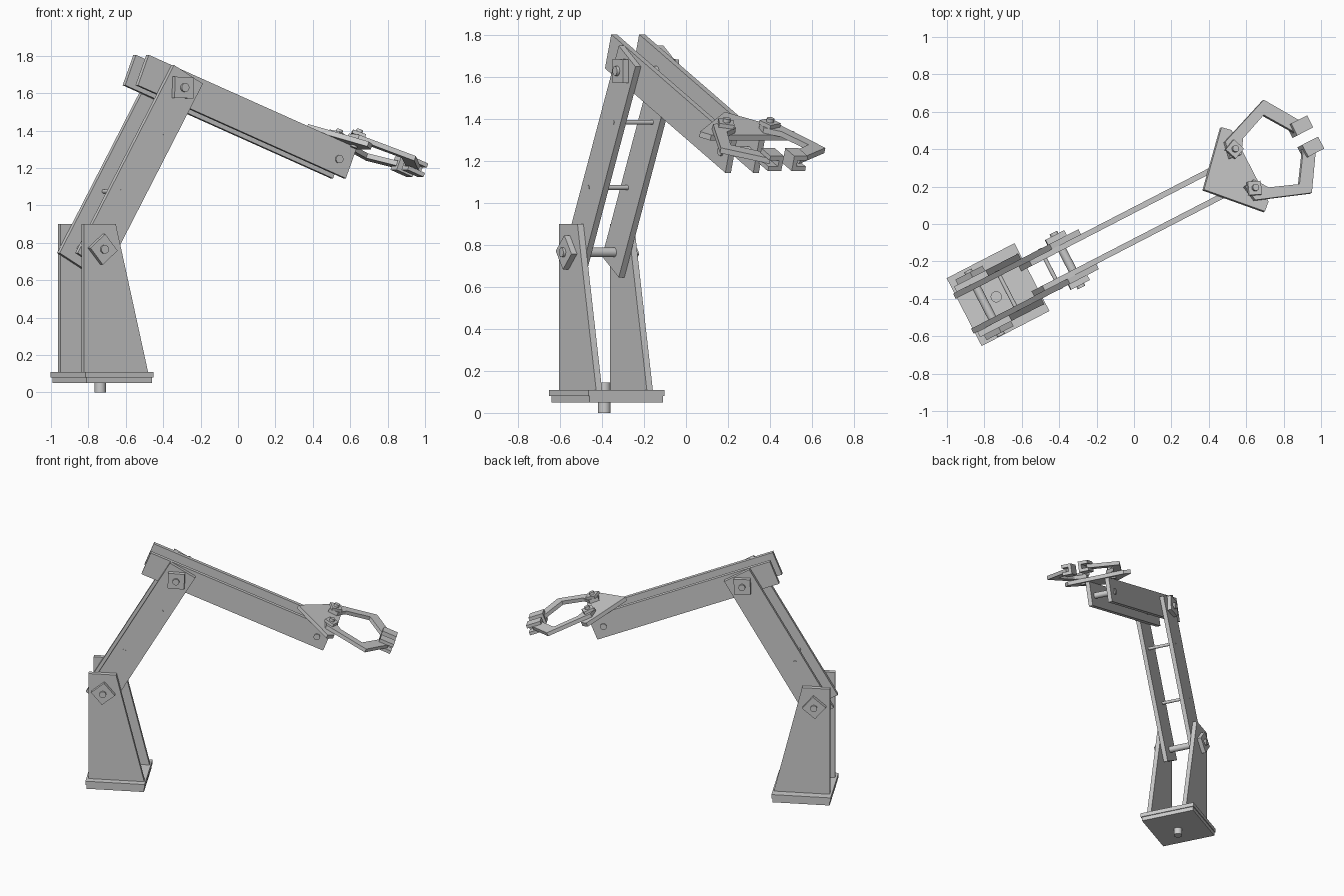
import bpy, bmesh
from math import cos, sin, radians, pi
from mathutils import Matrix, Vector

if "Cube" in bpy.data.objects:
    bpy.data.objects.remove(bpy.data.objects["Cube"])

HEADING = radians(27.3)
ROOT = Matrix.Translation((-0.732, -0.387, 0)) @ Matrix.Rotation(HEADING, 4, 'Z')


def side_frame(u, z, angle):
    """Frame in the arm plane: x along the arm, y across it, z sideways."""
    c, s = cos(radians(angle)), sin(radians(angle))
    return ROOT @ Matrix(((c, -s, 0, u), (0, 0, 1, 0), (s, c, 0, z), (0, 0, 0, 1)))


SHOULDER = side_frame(-0.076, 0.765, 60)
FORE = side_frame(0.423, 1.63, -21.7)
UPRIGHT = side_frame(0, 0, 0)
# gripper frame: x along forearm, y sideways, z out of the palm
GRIP = FORE @ Matrix(((1, 0, 0, 0), (0, 0, 1, 0), (0, 1, 0, 0), (0, 0, 0, 1)))


def prism(name, pts, lo, hi, frame, smooth=False):
    bm = bmesh.new()
    face = bm.faces.new([bm.verts.new((x, y, lo)) for x, y in pts])
    ext = bmesh.ops.extrude_face_region(bm, geom=[face])
    for v in ext['geom']:
        if isinstance(v, bmesh.types.BMVert):
            v.co.z = hi
    bm.transform(frame)
    bmesh.ops.recalc_face_normals(bm, faces=bm.faces)
    if smooth:
        for f in bm.faces:
            f.smooth = len(f.verts) == 4
        for e in bm.edges:
            e.smooth = all(len(f.verts) == 4 for f in e.link_faces)
    mesh = bpy.data.meshes.new(name)
    bm.to_mesh(mesh)
    bm.free()
    ob = bpy.data.objects.new(name, mesh)
    bpy.context.collection.objects.link(ob)
    return ob


def rect(x0, x1, y0, y1):
    return [(x0, y0), (x1, y0), (x1, y1), (x0, y1)]


def ngon(x, y, r, n=24, start=0.0):
    return [(x + r * cos(start + 2 * pi * i / n), y + r * sin(start + 2 * pi * i / n)) for i in range(n)]


def rod(name, x, y, r, lo, hi, frame):
    return prism(name, ngon(x, y, r), lo, hi, frame, smooth=True)


# turntable base and its pivot pin
prism("base_lower_plate", rect(-0.187, 0.207, -0.19, 0.205), 0.05, 0.08, ROOT)
prism("base_upper_plate", rect(-0.195, 0.213, -0.198, 0.21), 0.08, 0.11, ROOT)
rod("base_pin", -0.005, 0, 0.03, 0, 0.145, ROOT)

# mirrored pairs of side plates and joint washers
for side, k in (("near", -1), ("far", 1)):
    prism(side + "_upright", [(-0.181, 0.11), (0.204, 0.11), (0.01, 0.9), (-0.181, 0.9)],
          k * 0.12, k * 0.152, UPRIGHT)
    prism(side + "_lower_arm", rect(-0.08, 1.08, -0.1, 0.1), k * 0.09, k * 0.12, SHOULDER)
    prism(side + "_forearm", rect(-0.234, 1.112, -0.08, 0.095), k * 0.06, k * 0.09, FORE)
    prism(side + "_shoulder_washer", ngon(0, 0, 0.082, 4, radians(25)),
          k * 0.152, k * 0.182, SHOULDER)
    prism(side + "_elbow_washer", ngon(0, 0, 0.08, 4, radians(65)),
          k * 0.12, k * 0.15, FORE)

# axles and spacer rods
rod("shoulder_axle", 0, 0, 0.023, -0.195, 0.195, SHOULDER)
rod("elbow_axle", 0, 0, 0.023, -0.165, 0.165, FORE)
rod("wrist_axle", 1.035, 0, 0.022, -0.1, 0.1, FORE)
rod("spacer_rod_low", 0.337, 0.035, 0.011, -0.122, 0.122, SHOULDER)
rod("spacer_rod_high", 0.735, -0.033, 0.011, -0.122, 0.122, SHOULDER)

# palm plate
prism("palm", [(0.836, 0), (1.09, 0.253), (1.134, 0.215), (1.134, -0.215), (1.09, -0.253)],
      0.095, 0.123, GRIP)

# two mirrored fingers with pivots and C-shaped tip pads
finger = [(1.043, 0.085), (1.06, 0.175), (1.368, 0.28), (1.506, 0.08),
          (1.441, 0.05), (1.328, 0.208), (1.161, 0.148), (1.108, 0.075)]
for side, k in (("near", -1), ("far", 1)):
    prism(side + "_finger", [(x, k * y) for x, y in finger], 0.123, 0.15, GRIP)
    prism(side + "_finger_washer", ngon(1.082, k * 0.117, 0.052, 4, radians(45 + k * 22)),
          0.15, 0.17, GRIP)
    rod(side + "_finger_pin", 1.082, k * 0.117, 0.018, 0.085, 0.188, GRIP)
    # C profile drawn in the sideways / outward plane, extruded along the finger
    tip = GRIP @ Matrix(((0, 0, 1, 0), (1, 0, 0, 0), (0, 1, 0, 0), (0, 0, 0, 1)))
    c_profile = [(0.028, 0.098), (0.1, 0.098), (0.1, 0.121), (0.05, 0.121),
                 (0.05, 0.152), (0.1, 0.152), (0.1, 0.175), (0.028, 0.175)]
    prism(side + "_finger_pad", [(k * x, y) for x, y in c_profile], 1.435, 1.538, tip)
